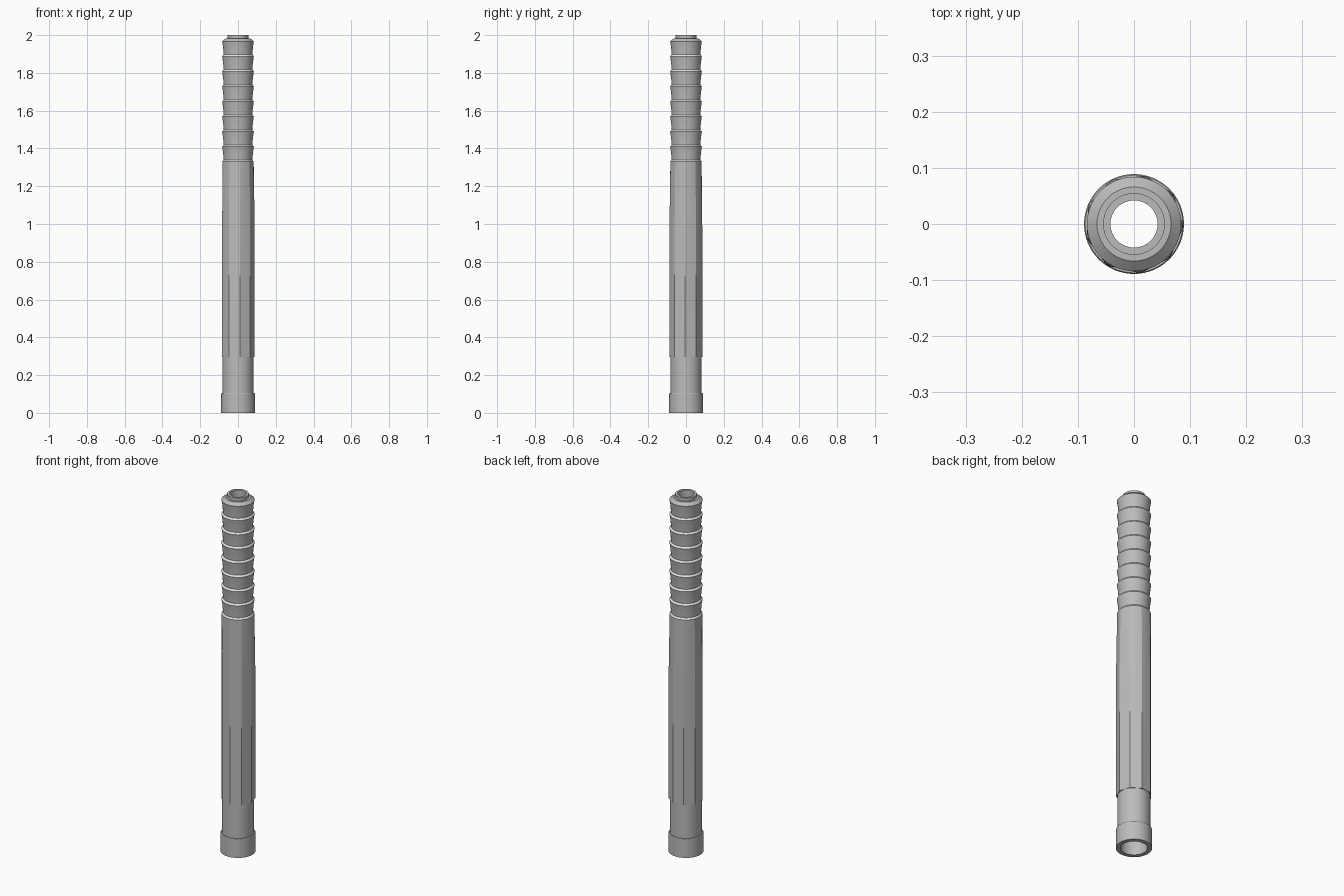
import bpy
import bmesh
import math

SEGMENTS = 72
SIDES = 9
START = math.radians(-3)

if "Cube" in bpy.data.objects:
    bpy.data.objects.remove(bpy.data.objects["Cube"], do_unlink=True)


def make_material(name, value):
    mat = bpy.data.materials.new(name)
    mat.use_nodes = True
    colour = (value, value, value, 1)
    mat.diffuse_color = colour
    mat.node_tree.nodes["Principled BSDF"].inputs["Base Color"].default_value = colour
    return mat


grey = make_material("grey metal", 0.5)
light = make_material("light groove", 0.8)


def ring_points(z, radius, faceted):
    """A circle, or a polygon with its flats at the given radius."""
    step = math.tau / SIDES
    points = []
    for i in range(SEGMENTS):
        a = math.tau * i / SEGMENTS
        r = radius / math.cos(a % step - step / 2) if faceted else radius
        points.append((r * math.cos(a + START), r * math.sin(a + START), z))
    return points


def loft(name, profile, light_bands=()):
    """Skin a list of (z, radius, faceted) rings, following the outside upwards."""
    bm = bmesh.new()
    rings = [[bm.verts.new(p) for p in ring_points(*row)] for row in profile]
    for band, (low, high) in enumerate(zip(rings, rings[1:])):
        for i in range(SEGMENTS):
            j = (i + 1) % SEGMENTS
            face = bm.faces.new((low[i], low[j], high[j], high[i]))
            face.material_index = int(band in light_bands)
    mesh = bpy.data.meshes.new(name)
    bm.to_mesh(mesh)
    bm.free()
    mesh.materials.append(grey)
    mesh.materials.append(light)
    obj = bpy.data.objects.new(name, mesh)
    bpy.context.collection.objects.link(obj)
    bpy.ops.object.select_all(action="DESELECT")
    obj.select_set(True)
    bpy.context.view_layer.objects.active = obj
    bpy.ops.object.shade_smooth_by_angle(angle=math.radians(20))
    return obj


def round_rows(*pairs):
    return [(z, r, False) for z, r in pairs]


# End collar with its open lower rim
loft("end_collar", round_rows((0, 0.066), (0, 0.089), (0.102, 0.089),
                              (0.105, 0.087), (0.105, 0.082)))

# Plain neck above the collar
loft("lower_neck", round_rows((0.105, 0.082), (0.295, 0.082)))

# Nine-sided barrel that blends into a round top
loft("faceted_barrel", [(0.295, 0.082, False), (0.295, 0.083, True),
                        (0.99, 0.083, True), (1.33, 0.083, False)])

# Flared grip ribs, each starting with a pale sloping ledge
RIBS = 8
GRIP_LOW, GRIP_HIGH = 1.33, 1.967
pitch = (GRIP_HIGH - GRIP_LOW) / RIBS
grip = [(GRIP_LOW, 0.083)]
for n in range(RIBS):
    base = GRIP_LOW + n * pitch
    grip += [(base + 0.009, 0.076), (base + pitch * 0.6, 0.079), (base + pitch, 0.084)]
loft("ribbed_grip", round_rows(*grip), light_bands=range(0, RIBS * 3, 3))

# Chamfered shoulder and short spout
loft("top_spout", round_rows((GRIP_HIGH, 0.084), (1.982, 0.066), (1.982, 0.055),
                             (2, 0.055), (2, 0.042)))

# Hollow bore, running from the spout down to the lower rim
loft("inner_bore", round_rows((2, 0.042), (1.9, 0.042), (1.88, 0.066), (0, 0.066)))
